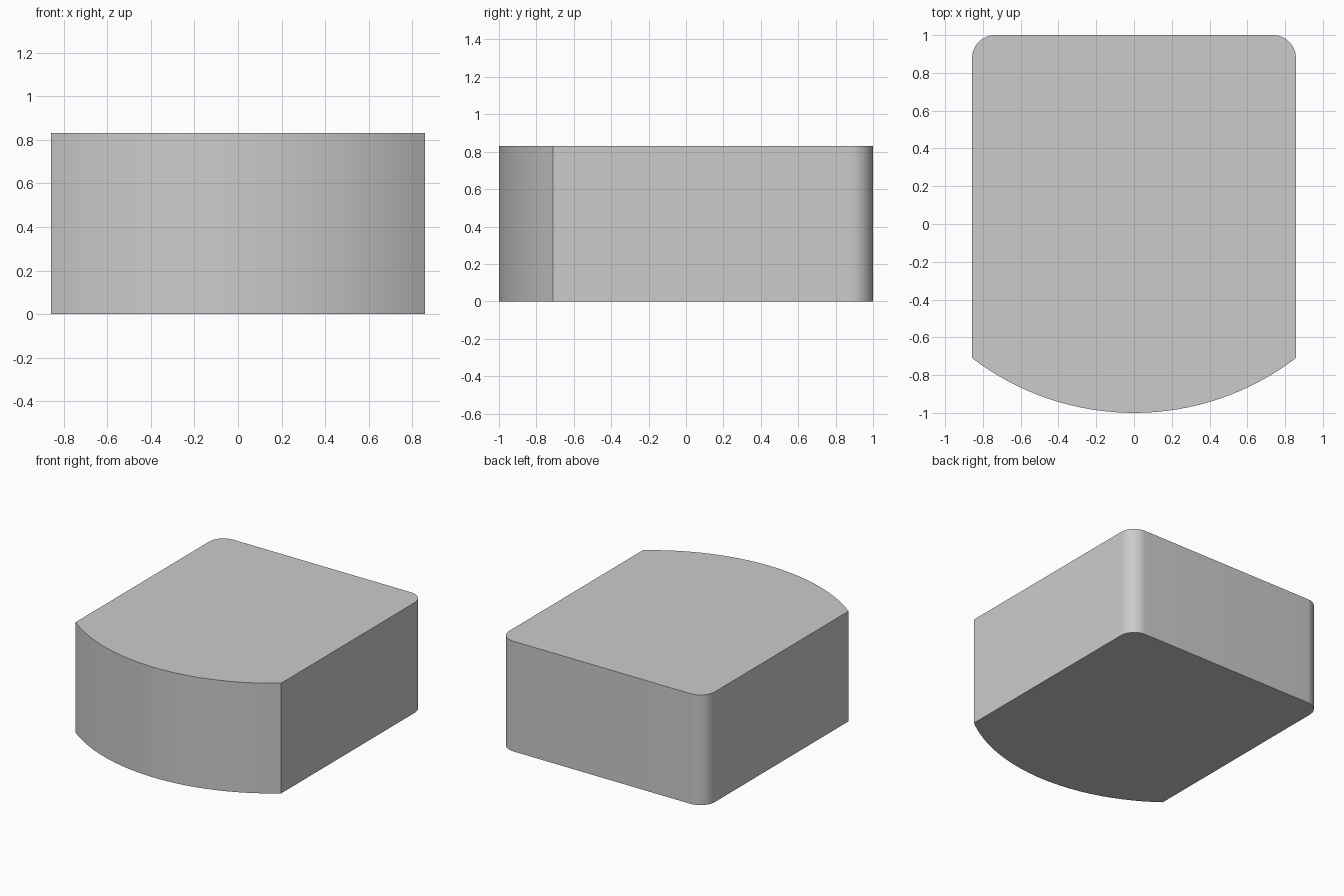
import bpy, bmesh
from math import sin, cos, asin, pi, radians

if "Cube" in bpy.data.objects:
    bpy.data.objects.remove(bpy.data.objects["Cube"])

HALF_W, HEIGHT = 0.857, 0.83
CORNER_R = 0.12
SIDE_END_Y = -0.71

def arc(cx, cy, r, a0, a1, n):
    return [(cx + r * cos(a0 + (a1 - a0) * i / n),
             cy + r * sin(a0 + (a1 - a0) * i / n)) for i in range(n + 1)]

# Bowed front: circle through both front corners and (0, -1)
sag = SIDE_END_Y + 1
R = (HALF_W ** 2 + sag ** 2) / (2 * sag)
half = asin(HALF_W / R)
outline = arc(0, R - 1, R, -pi / 2 - half, -pi / 2 + half, 32)

# Rounded back corners
outline += arc(HALF_W - CORNER_R, 1 - CORNER_R, CORNER_R, 0, pi / 2, 12)
outline += arc(-HALF_W + CORNER_R, 1 - CORNER_R, CORNER_R, pi / 2, pi, 12)

# Extrude the outline into a solid block
bm = bmesh.new()
base = bm.faces.new([bm.verts.new((x, y, 0)) for x, y in outline])
ext = bmesh.ops.extrude_face_region(bm, geom=[base], use_keep_orig=True)
top = [v for v in ext["geom"] if isinstance(v, bmesh.types.BMVert)]
bmesh.ops.translate(bm, verts=top, vec=(0, 0, HEIGHT))
bmesh.ops.recalc_face_normals(bm, faces=bm.faces)
mesh = bpy.data.meshes.new("bowed_block")
bm.to_mesh(mesh)
bm.free()

block = bpy.data.objects.new("bowed_block", mesh)
bpy.context.collection.objects.link(block)
bpy.context.view_layer.objects.active = block
block.select_set(True)
bpy.ops.object.shade_smooth_by_angle(angle=radians(30))
